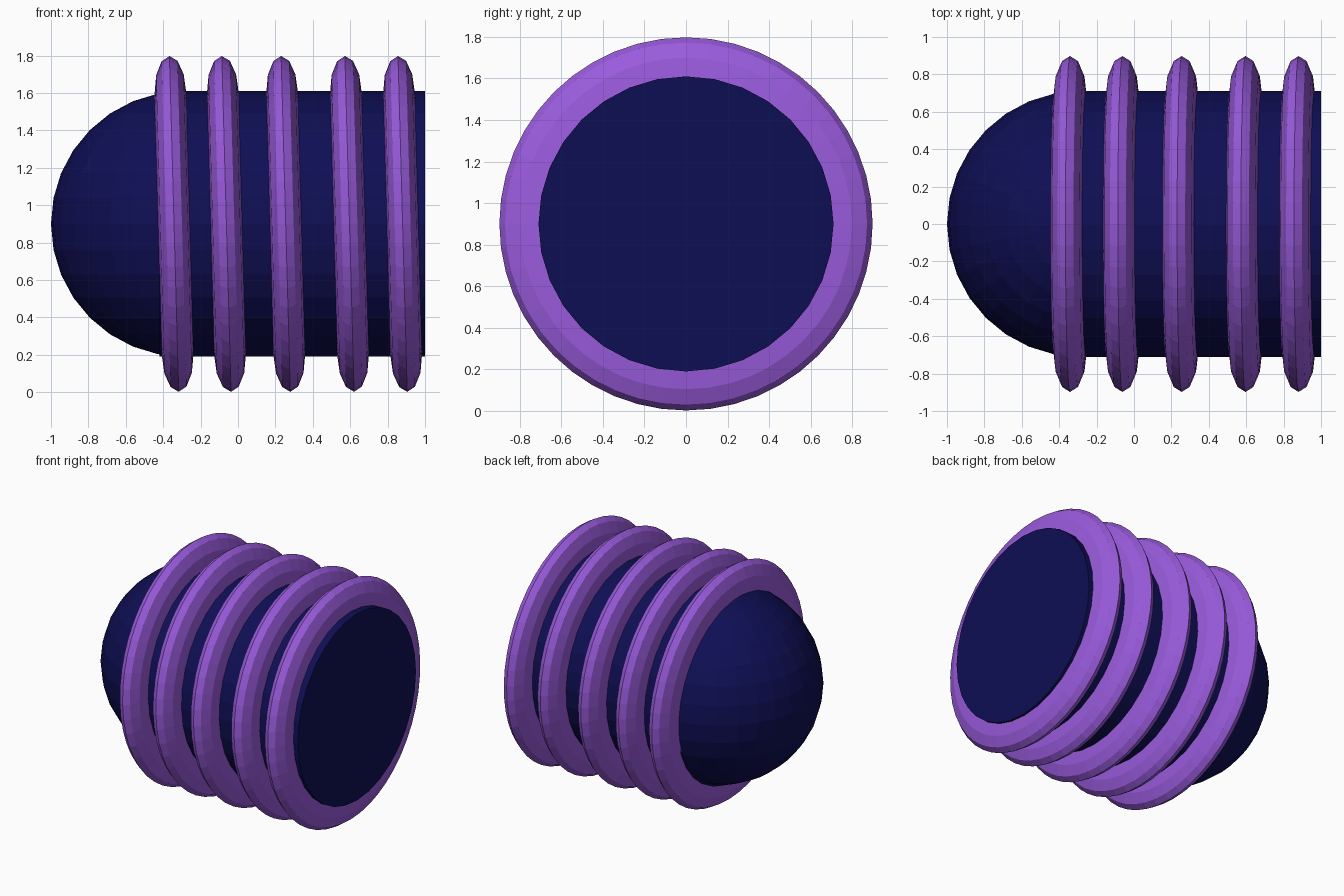
import bpy
from math import pi

if "Cube" in bpy.data.objects:
    bpy.data.objects.remove(bpy.data.objects["Cube"], do_unlink=True)

AXIS_Z = 0.9        # height of the long axis
BODY_R = 0.71
TILT = 0.0275       # slight lean of the rings


def material(name, rgb):
    mat = bpy.data.materials.new(name)
    mat.use_nodes = True
    mat.diffuse_color = (*rgb, 1)
    mat.node_tree.nodes["Principled BSDF"].inputs["Base Color"].default_value = (*rgb, 1)
    return mat


def finish(name, mat):
    obj = bpy.context.object
    obj.name = name
    obj.data.materials.append(mat)
    return obj


navy = material("dark navy", (0.0045, 0.0045, 0.09))
purple = material("purple", (0.32, 0.105, 0.72))

# Barrel with a flat right end
START, END = -0.42, 1.0
bpy.ops.mesh.primitive_cylinder_add(vertices=32, radius=BODY_R, depth=END - START,
                                    location=((START + END) / 2, 0, AXIS_Z),
                                    rotation=(0, pi / 2, 0))
finish("barrel", navy)

# Rounded nose
bpy.ops.mesh.primitive_uv_sphere_add(segments=32, ring_count=16, radius=BODY_R,
                                     location=(BODY_R - 1, 0, AXIS_Z))
finish("nose", navy)

# Flattened, slightly tilted rings around the barrel
for i, x in enumerate((-0.342, -0.062, 0.255, 0.596, 0.88), 1):
    bpy.ops.mesh.primitive_torus_add(major_segments=48, minor_segments=12,
                                     major_radius=0.698, minor_radius=0.2,
                                     location=(x, 0, AXIS_Z),
                                     rotation=(0, pi / 2 - TILT, 0))
    ring = finish(f"ring_{i}", purple)
    ring.scale.z = 0.425
